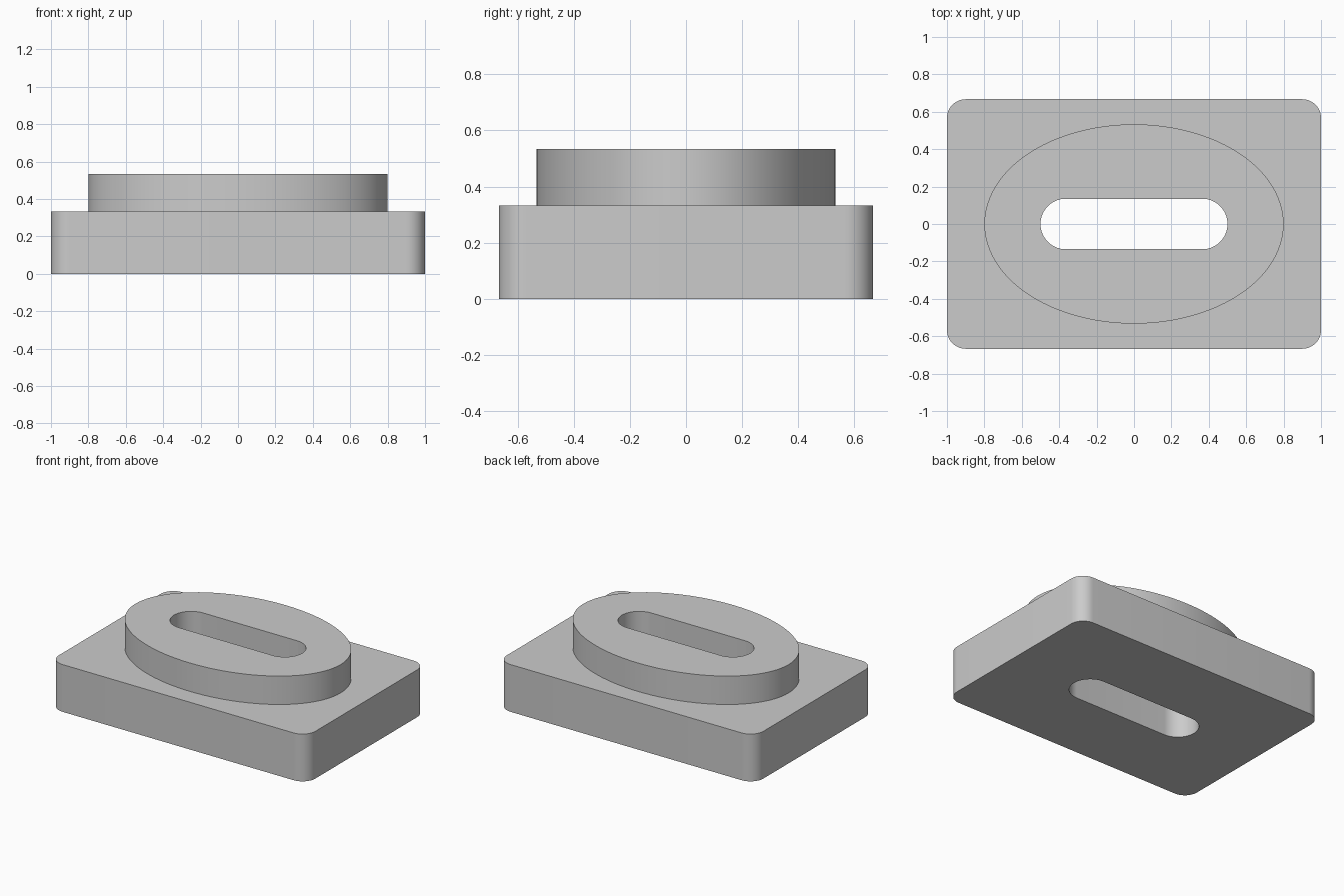
import bpy, bmesh
from math import cos, sin, pi, radians

BASE_TOP, BOSS_TOP = 0.333, 0.533

cube = bpy.data.objects.get("Cube")
if cube:
    bpy.data.objects.remove(cube, do_unlink=True)


def rounded_rectangle(half_x, half_y, radius, steps):
    """Outline with a quarter arc at each corner, counter-clockwise."""
    points = []
    for corner, (sx, sy) in enumerate([(1, 1), (-1, 1), (-1, -1), (1, -1)]):
        for i in range(steps + 1):
            a = (corner + i / steps) * pi / 2
            p = (sx * (half_x - radius) + radius * cos(a),
                 sy * (half_y - radius) + radius * sin(a))
            if not points or abs(p[0] - points[-1][0]) + abs(p[1] - points[-1][1]) > 1e-5:
                points.append(p)
    first, last = points[0], points[-1]
    if abs(first[0] - last[0]) + abs(first[1] - last[1]) < 1e-5:
        points.pop()
    return points


def ellipse(rx, ry, count):
    return [(rx * cos(2 * pi * i / count), ry * sin(2 * pi * i / count))
            for i in range(count)]


def wall(bm, outline, z0, z1):
    """Upright wall along an outline; returns its bottom and top edge loops."""
    rings = [[bm.verts.new((x, y, z)) for x, y in outline] for z in (z0, z1)]
    n = len(outline)
    for i in range(n):
        j = (i + 1) % n
        bm.faces.new((rings[0][i], rings[0][j], rings[1][j], rings[1][i]))
    return [[bm.edges.get((r[i], r[(i + 1) % n])) for i in range(n)] for r in rings]


bm = bmesh.new()

# Walls: rounded base, oval boss and the slot running through both
base_low, base_high = wall(bm, rounded_rectangle(1.0, 0.667, 0.1, 12), 0, BASE_TOP)
boss_low, boss_high = wall(bm, ellipse(0.8, 0.533, 96), BASE_TOP, BOSS_TOP)
slot_low, slot_high = wall(bm, rounded_rectangle(0.5, 0.135, 0.135, 16), 0, BOSS_TOP)

# Flat faces: underside, step around the boss, boss top
for outer, inner, up in ((base_low, slot_low, -1), (base_high, boss_low, 1),
                         (boss_high, slot_high, 1)):
    bmesh.ops.triangle_fill(bm, edges=outer + inner, use_beauty=True, normal=(0, 0, up))
bmesh.ops.recalc_face_normals(bm, faces=bm.faces)

mesh = bpy.data.meshes.new("slotted_block")
bm.to_mesh(mesh)
bm.free()
block = bpy.data.objects.new("slotted_block", mesh)
bpy.context.collection.objects.link(block)

# Plain grey
grey = bpy.data.materials.new("light_grey")
grey.use_nodes = True
colour = (0.6, 0.6, 0.6, 1)
grey.diffuse_color = colour
grey.node_tree.nodes["Principled BSDF"].inputs["Base Color"].default_value = colour
mesh.materials.append(grey)

# Smooth curved walls, crisp rims
bpy.ops.object.select_all(action='DESELECT')
block.select_set(True)
bpy.context.view_layer.objects.active = block
bpy.ops.object.shade_smooth_by_angle(angle=radians(30))
